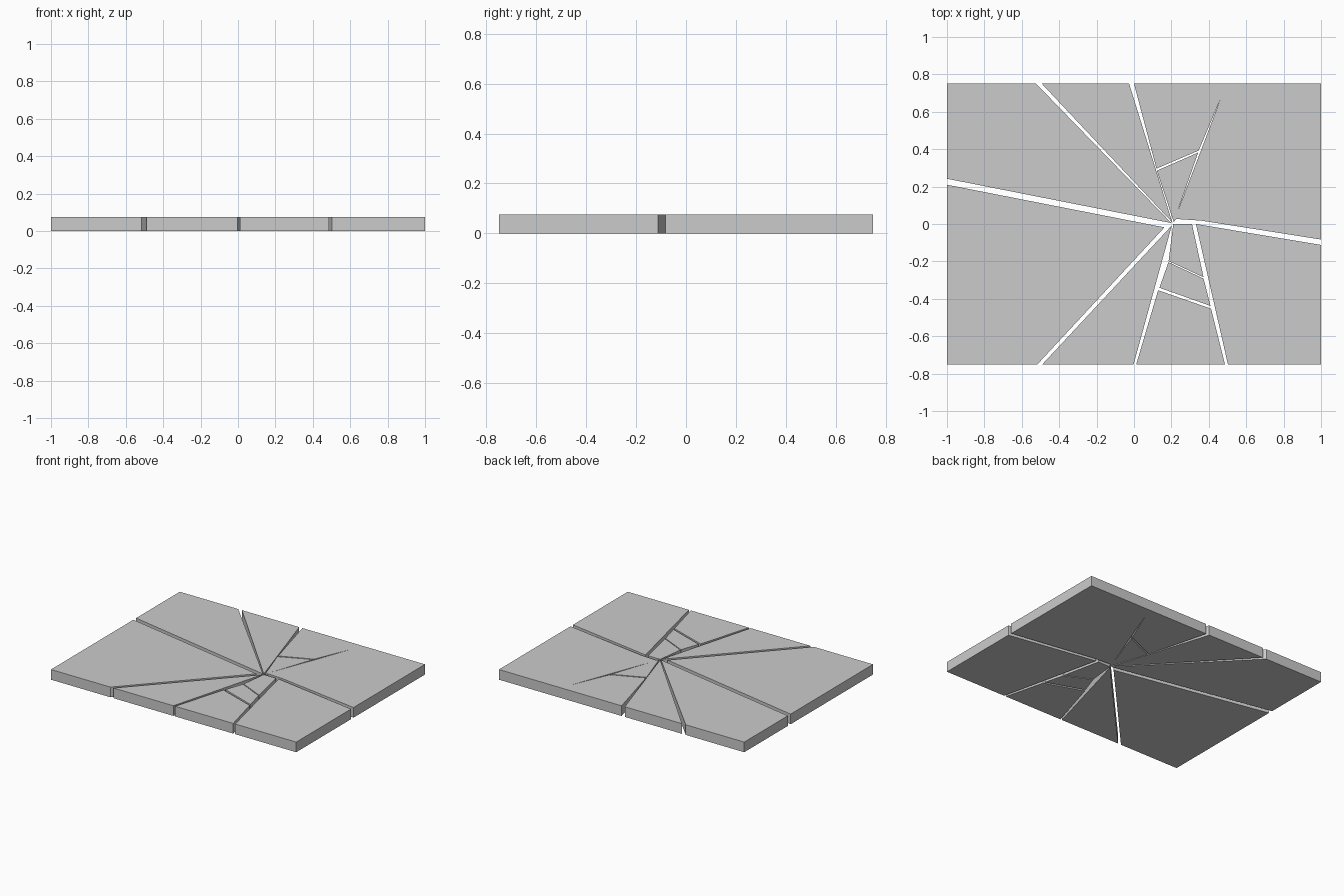
import bpy, bmesh

if "Cube" in bpy.data.objects:
    bpy.data.objects.remove(bpy.data.objects["Cube"])

T = 0.075  # slab thickness


def shard(name, outline):
    """Extrude a flat outline into a slab fragment."""
    bm = bmesh.new()
    face = bm.faces.new([bm.verts.new((x, y, 0)) for x, y in outline])
    ext = bmesh.ops.extrude_face_region(bm, geom=[face], use_keep_orig=True)
    top = [v for v in ext["geom"] if isinstance(v, bmesh.types.BMVert)]
    bmesh.ops.translate(bm, verts=top, vec=(0, 0, T))
    bmesh.ops.recalc_face_normals(bm, faces=bm.faces)
    bmesh.ops.triangulate(bm, faces=[f for f in bm.faces if len(f.verts) > 4])
    me = bpy.data.meshes.new(name)
    bm.to_mesh(me)
    bm.free()
    bpy.context.collection.objects.link(bpy.data.objects.new(name, me))


# fragments radiating clockwise from the impact point
shard("back_left_piece", [(-1, .242), (-1, .75), (-.523, .75), (.2, .005)])
shard("back_piece", [(-.493, .75), (-.026, .75), (.205, .008)])
# large piece with a dead-end split crack and side branch
shard("back_right_piece", [
    (0, .75), (1, .75), (1, -.083), (.36, .018), (.225, .027), (.213, .01),
    (.122, .285), (.343, .382), (.231, .062), (.356, .388),
    (.463, .67), (.346, .393), (.12, .296)])
shard("front_right_piece", [(.331, 0), (1, -.112), (1, -.75), (.502, -.75)])

# wedge broken into three by cross cracks
shard("wedge_tip", [(.21, 0), (.31, 0), (.372, -.285), (.185, -.198)])
shard("wedge_middle", [(.184, -.204), (.372, -.292), (.409, -.438), (.136, -.341)])
shard("wedge_base", [(.129, -.354), (.412, -.453), (.486, -.75), (.012, -.75)])

shard("front_piece", [(-.49, -.75), (-.002, -.75), (.202, -.008)])
shard("left_piece", [(-1, .21), (.163, -.018), (-.516, -.75), (-1, -.75)])
